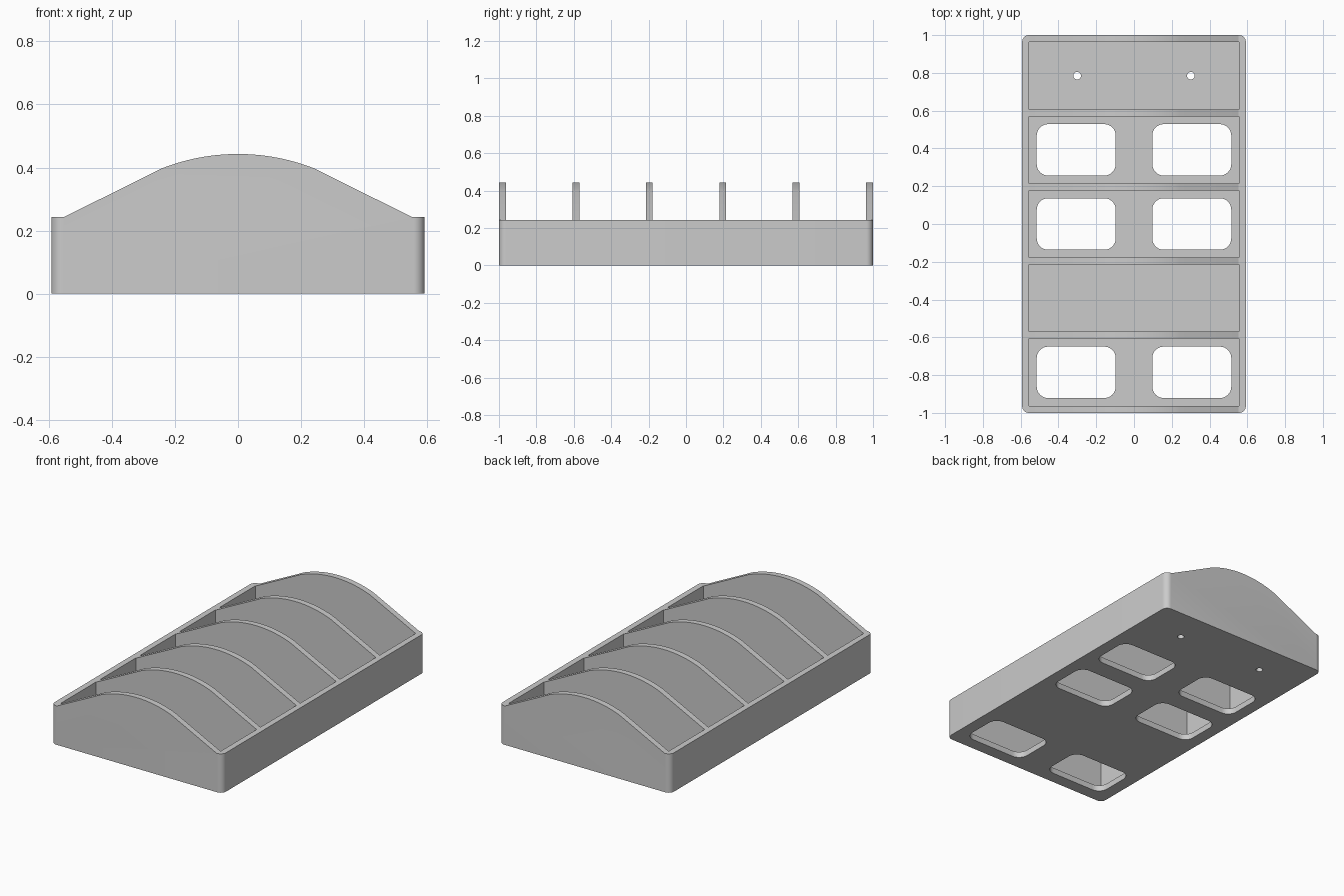
import bpy, bmesh, math

if "Cube" in bpy.data.objects:
    bpy.data.objects.remove(bpy.data.objects["Cube"], do_unlink=True)

HALF_W, WALL, FLOOR, LIP, CREST = 0.592, 0.037, 0.037, 0.243, 0.443
PITCH = (2 - WALL) / 5

grey = bpy.data.materials.new("plain grey")
grey.use_nodes = True
grey.diffuse_color = (0.6, 0.6, 0.6, 1)
grey.node_tree.nodes["Principled BSDF"].inputs["Base Color"].default_value = (0.6, 0.6, 0.6, 1)


def prism(name, points, direction):
    """Extrude a closed outline into a solid."""
    bm = bmesh.new()
    face = bm.faces.new([bm.verts.new(p) for p in points])
    ext = bmesh.ops.extrude_face_region(bm, geom=[face])
    verts = [g for g in ext["geom"] if isinstance(g, bmesh.types.BMVert)]
    bmesh.ops.translate(bm, verts=verts, vec=direction)
    bmesh.ops.recalc_face_normals(bm, faces=bm.faces)
    mesh = bpy.data.meshes.new(name)
    bm.to_mesh(mesh)
    bm.free()
    obj = bpy.data.objects.new(name, mesh)
    bpy.context.collection.objects.link(obj)
    mesh.materials.append(grey)
    return obj


def rounded_rect(cx, cy, hx, hy, r, z, steps=8):
    """Outline of a rectangle with round corners."""
    points = []
    for corner, (sx, sy) in enumerate([(1, 1), (-1, 1), (-1, -1), (1, -1)]):
        for i in range(steps + 1):
            a = math.pi / 2 * (corner + i / steps)
            points.append((cx + sx * (hx - r) + r * math.cos(a),
                           cy + sy * (hy - r) + r * math.sin(a), z))
    return points


def cut(target, cutter, operation="DIFFERENCE"):
    """Apply a boolean and discard the cutter."""
    cutter.hide_render = True
    mod = target.modifiers.new("cut", "BOOLEAN")
    mod.operation, mod.object, mod.solver = operation, cutter, "EXACT"
    bpy.context.view_layer.objects.active = target
    bpy.ops.object.modifier_apply(modifier=mod.name)
    bpy.data.objects.remove(cutter, do_unlink=True)


# Arched end profile: flat lip, straight slope, shallow crown arc
ARC_X, ARC_DROP = 0.24, 0.045
radius = (ARC_X ** 2 + ARC_DROP ** 2) / (2 * ARC_DROP)
sweep = math.asin(ARC_X / radius)
outline = [(-HALF_W, 0), (HALF_W, 0), (HALF_W, LIP), (0.552, LIP)]
for i in range(25):
    a = sweep * (1 - i / 12)
    outline.append((radius * math.sin(a), CREST - radius * (1 - math.cos(a))))
outline += [(-0.552, LIP), (-HALF_W, LIP)]
tray = prism("divided_tray", [(x, -1, z) for x, z in outline], (0, 2, 0))

# Round the four upright corners
bm = bmesh.new()
bm.from_mesh(tray.data)
uprights = [e for e in bm.edges
            if all(abs(v.co.x) > HALF_W - 0.001 for v in e.verts)
            and abs(e.verts[0].co.z - e.verts[1].co.z) > 0.1]
bmesh.ops.bevel(bm, geom=uprights, offset=0.036, segments=8, profile=0.5, affect="EDGES")
bm.to_mesh(tray.data)
bm.free()

# Five compartments between the arched dividers
centres = [-1 + WALL / 2 + PITCH * (i + 0.5) for i in range(5)]
hx, hy = HALF_W - WALL, (PITCH - WALL) / 2
for cy in centres:
    box = [(-hx, cy - hy, FLOOR), (hx, cy - hy, FLOOR),
           (hx, cy + hy, FLOOR), (-hx, cy + hy, FLOOR)]
    cut(tray, prism("compartment_cutter", box, (0, 0, 1)))

# Paired floor windows in three compartments, screw holes in the rear one
for side in (-1, 1):
    for row in (0, 2, 3):
        window = rounded_rect(side * 0.306, centres[row], 0.209, 0.136, 0.06, -0.1)
        cut(tray, prism("window_cutter", window, (0, 0, 0.2)))
    hole = [(side * 0.301 + 0.02 * math.cos(i * math.tau / 24),
             centres[4] + 0.02 * math.sin(i * math.tau / 24), -0.1) for i in range(24)]
    cut(tray, prism("screw_hole_cutter", hole, (0, 0, 0.2)))

# Smooth the curved walls, keep the edges crisp
bpy.ops.object.select_all(action="DESELECT")
tray.select_set(True)
bpy.context.view_layer.objects.active = tray
bpy.ops.object.shade_smooth_by_angle(angle=math.radians(20))
